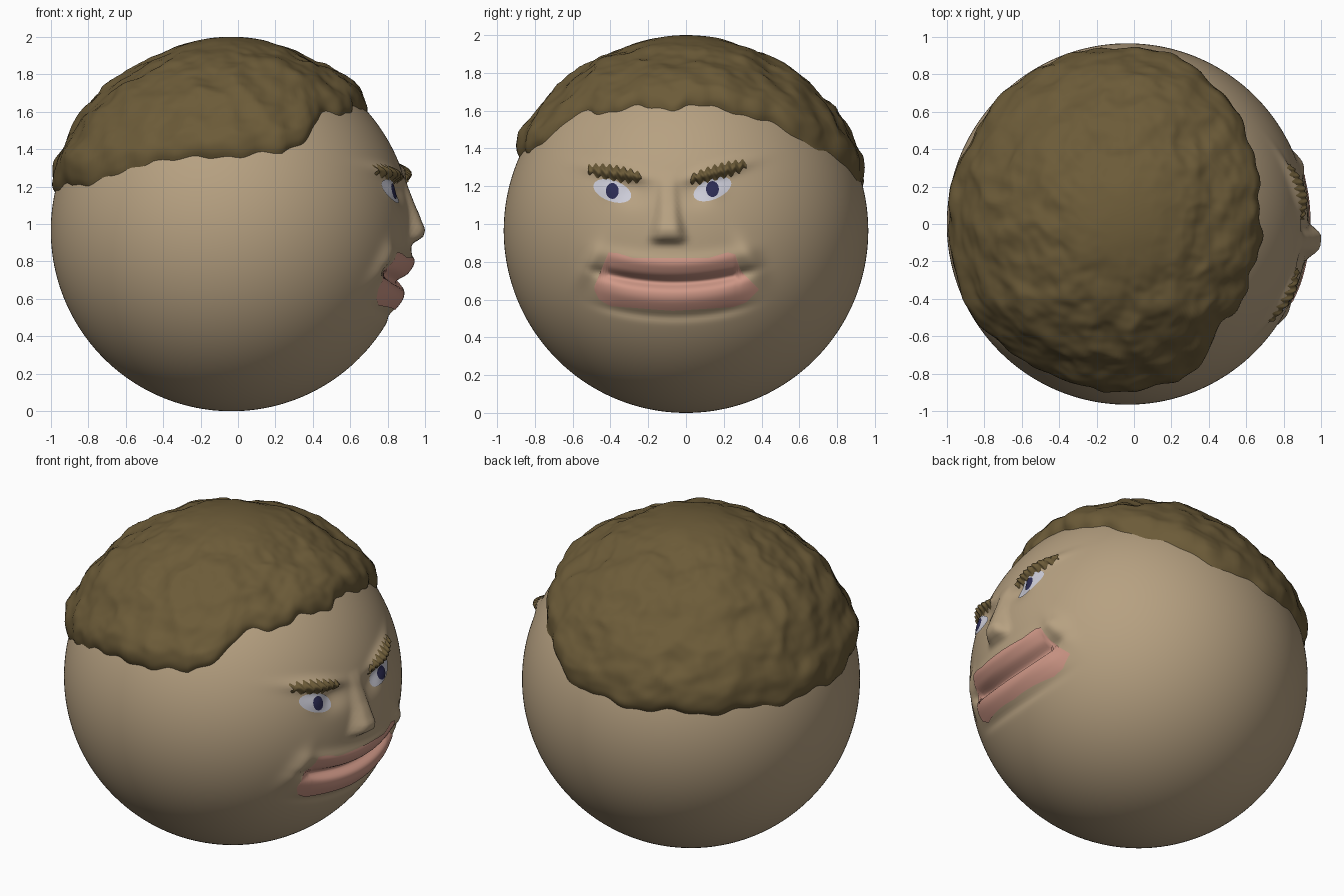
import bpy, bmesh
from math import sin, cos, tau, pi, sqrt, exp, radians, asin
from mathutils import Vector, noise

if "Cube" in bpy.data.objects:
    bpy.data.objects.remove(bpy.data.objects["Cube"])

R, CX, CZ = 0.965, -0.035, 0.965


def material(name, rgb):
    m = bpy.data.materials.new(name)
    m.diffuse_color = (*rgb, 1)
    m.use_nodes = True
    m.node_tree.nodes["Principled BSDF"].inputs["Base Color"].default_value = m.diffuse_color
    return m


SKIN = material("skin", (0.47, 0.355, 0.22))
HAIR = material("hair", (0.15, 0.105, 0.04))
LIPS = material("lips", (0.62, 0.31, 0.24))
WHITE = material("eye_white", (0.60, 0.60, 0.68))
IRIS = material("iris", (0.025, 0.025, 0.09))


def lerp(points, x):
    if x <= points[0][0]:
        return points[0][1]
    for (a, b), (c, d) in zip(points, points[1:]):
        if x <= c:
            return b + (d - b) * (x - a) / (c - a)
    return points[-1][1]


def gauss(y, z, cy, cz, sy, sz, slope=0):
    cz += slope * (y - cy)
    return exp(-((y - cy) / sy) ** 2 - ((z - cz) / sz) ** 2)


NOSE = [(0.89, 0), (0.93, 0.062), (0.97, 0.074), (1.01, 0.058), (1.1, 0.03), (1.2, 0.012), (1.28, 0)]


def relief(y, z):
    """Height of the facial features above the round head."""
    w = lerp([(0.93, 0.085), (1.06, 0.058), (1.2, 0.045)], z)
    h = lerp(NOSE, z) * exp(-((y + 0.095) / w) ** 4)
    # brow ridges, eye sockets and eyeballs
    h += 0.04 * gauss(y, z, -0.37, 1.275, 0.15, 0.035, -0.17)
    h += 0.04 * gauss(y, z, 0.18, 1.285, 0.15, 0.035, 0.26)
    for ey in (-0.28, 0.05):
        h -= 0.03 * gauss(y, z, ey, 1.18, 0.09, 0.07)
    for ey in (-0.39, 0.145):
        h += 0.012 * gauss(y, z, ey, 1.18, 0.06, 0.05)
    # cheek folds
    h += 0.03 * gauss(y, z, -0.51, 0.79, 0.06, 0.08, 1.0)
    h += 0.03 * gauss(y, z, 0.34, 0.82, 0.07, 0.08, -0.8)
    # lips with the groove between them
    c = y + 0.065
    wide = exp(-(c / 0.40) ** 6)
    curve = 0.35 * c * c
    h += wide * (0.022 * exp(-((z - 0.79 - curve) / 0.045) ** 2)
                 - 0.055 * exp(-((z - 0.69 - curve) / 0.028) ** 2)
                 + 0.018 * exp(-((z - 0.60 - curve) / 0.05) ** 2)
                 - 0.012 * exp(-((z - 0.51 - curve) / 0.025) ** 2))
    return h


def face_x(y, z):
    return CX + sqrt(max(R * R - y * y - (z - CZ) ** 2, 0)) + relief(y, z)


def finish(name, me, mat):
    ob = bpy.data.objects.new(name, me)
    bpy.context.collection.objects.link(ob)
    me.materials.append(mat)
    for p in me.polygons:
        p.use_smooth = True
    return ob


def grid_mesh(name, nu, nv, fn, mat):
    verts = [fn(i / nu, j / nv) for j in range(nv + 1) for i in range(nu + 1)]
    n = nu + 1
    faces = [(j * n + i, j * n + i + 1, (j + 1) * n + i + 1, (j + 1) * n + i)
             for j in range(nv) for i in range(nu)]
    me = bpy.data.meshes.new(name)
    me.from_pydata(verts, [], faces)
    bm = bmesh.new()
    bm.from_mesh(me)
    bmesh.ops.remove_doubles(bm, verts=bm.verts, dist=1e-5)
    if sum(f.normal.dot(f.calc_center_median() - Vector((CX, 0, CZ))) for f in bm.faces) < 0:
        bmesh.ops.reverse_faces(bm, faces=bm.faces)
    bm.to_mesh(me)
    bm.free()
    return finish(name, me, mat)


def strip(name, y0, y1, low, high, mat, lift, nu=70, nv=30):
    """Patch lying on the face between a lower and an upper edge."""
    def fn(u, v):
        y = y0 + (y1 - y0) * u
        a, b = low(y), high(y)
        z = a + (b - a) * v
        return face_x(y, z) + lift(y, z, v), y, z
    return grid_mesh(name, nu, nv, fn, mat)


def disc(name, cy, cz, ry, rz, slope, mat, lift):
    """Oval patch lying on the face."""
    def fn(u, v):
        y = cy + ry * v * cos(tau * u)
        z = cz + rz * v * sin(tau * u) + slope * (y - cy)
        return face_x(y, z) + lift, y, z
    return grid_mesh(name, 28, 8, fn, mat)


# head
bm = bmesh.new()
bmesh.ops.create_icosphere(bm, subdivisions=7, radius=R)
for v in bm.verts:
    v.co += Vector((CX, 0, CZ))
    if v.co.x > 0.3:
        v.co.x += relief(v.co.y, v.co.z)
me = bpy.data.meshes.new("head")
bm.to_mesh(me)
bm.free()
finish("head", me, SKIN)

# lips
LOW = [(-0.485, 0.65), (-0.46, 0.60), (-0.40, 0.565), (-0.07, 0.54), (0.25, 0.56), (0.32, 0.585), (0.385, 0.65)]
HIGH = [(-0.485, 0.67), (-0.41, 0.85), (-0.36, 0.845), (-0.28, 0.82), (0.12, 0.82), (0.22, 0.85),
        (0.26, 0.84), (0.29, 0.75), (0.385, 0.655)]
strip("lips", -0.485, 0.385, lambda y: lerp(LOW, y), lambda y: lerp(HIGH, y), LIPS,
      lambda y, z, v: 0.006)

# eyes and eyebrows: centre y, z, slope, brow ends and brow heights
for side, cy, cz, slope, b0, b1, z0, z1 in (
        ("right", -0.39, 1.175, -0.25, -0.52, -0.235, 1.29, 1.245),
        ("left", 0.14, 1.185, 0.3, 0.025, 0.32, 1.235, 1.315)):
    disc(side + "_eye", cy, cz, 0.10, 0.058, slope, WHITE, 0.006)
    disc(side + "_iris", cy, cz, 0.034, 0.042, 0, IRIS, 0.010)

    def mid(y):
        return z0 + (z1 - z0) * (y - b0) / (b1 - b0)

    def half(y):
        t = (y - b0) / (b1 - b0)
        return 0.012 + 0.026 * sin(pi * t) ** 0.5 if 0 < t < 1 else 0.012

    strip(side + "_eyebrow", b0, b1,
          lambda y: mid(y) - half(y) + 0.010 * sin(y * 150),
          lambda y: mid(y) + half(y) + 0.010 * sin(y * 170 + 1), HAIR,
          lambda y, z, v: 0.004 + 0.014 * sin(pi * v) * (1 + 0.5 * sin(y * 160 + z * 90)), 60, 10)

# hair cap: hairline height by compass angle, 0 degrees is the face
LINE = [(-180, 1.18), (-150, 1.21), (-130, 1.26), (-118, 1.35), (-105, 1.34), (-90, 1.37), (-72, 1.37),
        (-62, 1.46), (-50, 1.58), (-25, 1.61), (0, 1.62), (18, 1.61), (38, 1.51), (60, 1.36),
        (82, 1.22), (110, 1.19), (180, 1.18)]


def hair_point(u, v):
    deg = -180 + 360 * u
    az = radians(deg)
    z = lerp(LINE, deg) + 0.014 * sin(13 * az) + 0.007 * sin(31 * az + 1)
    e0 = asin((z - CZ) / R)
    e = e0 + (pi / 2 - e0) * v
    d = Vector((cos(az) * cos(e), sin(az) * cos(e), sin(e)))
    lump = 0.026 * noise.noise(d * 3.6) + 0.016 * noise.noise(d * 8) + 0.006 * noise.noise(d * 18)
    ridge = 0.012 * (1 - 2 * abs(noise.noise(d * 5 + Vector((3, 1, 2)))))
    edge = min(1, v / 0.12)
    thick = (0.046 + lump + ridge) * (edge * (2 - edge)) ** 0.6 - 0.006 * (1 - edge)
    t = max(0, (d.z - 0.93) / 0.07)
    thick = max(thick, 0.012 * edge) * (1 - t) + 0.07 * t
    p = d * (R + thick)
    return max(p.x + CX, -1.0), p.y, p.z + CZ


grid_mesh("hair", 220, 90, hair_point, HAIR)
